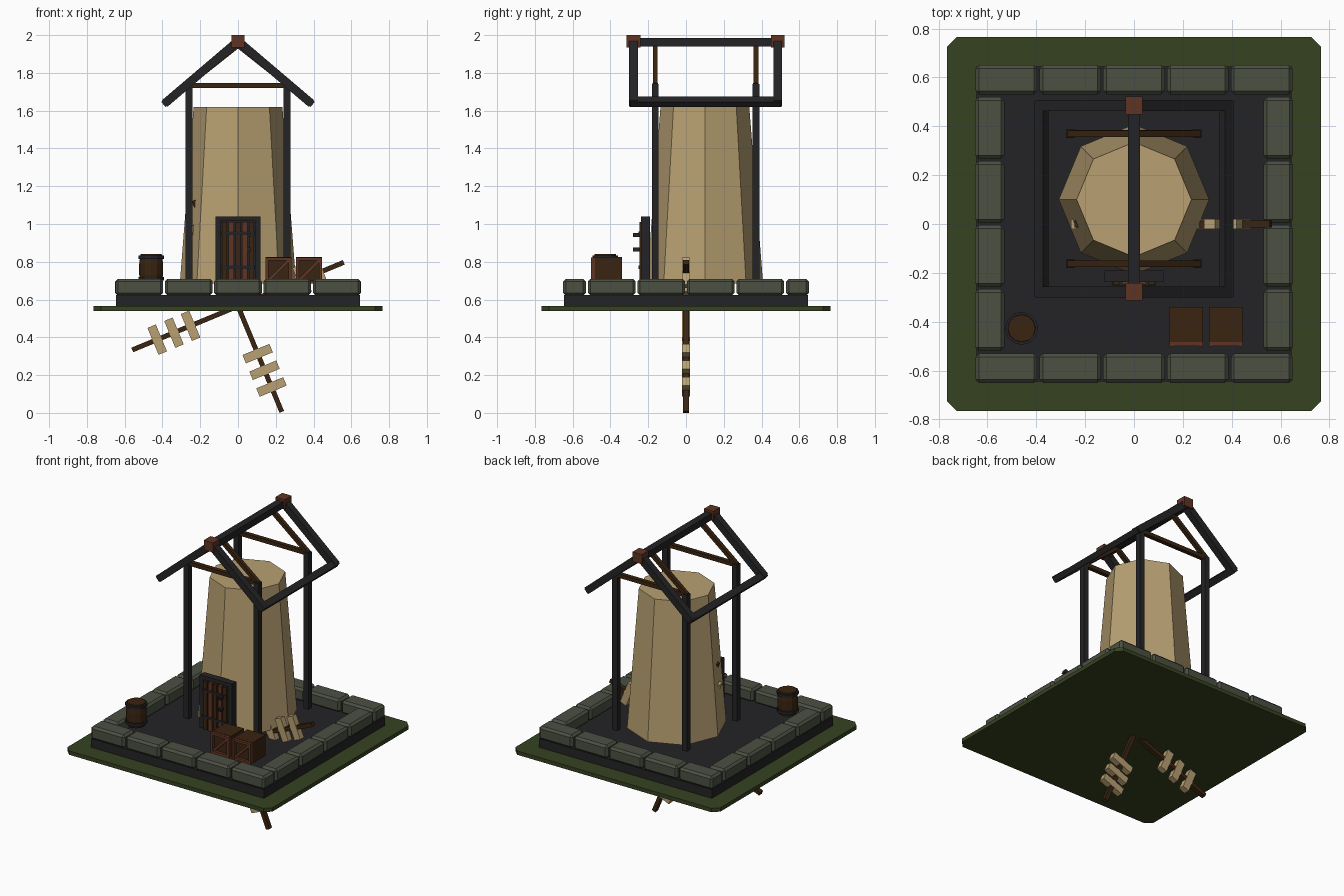
import bpy, bmesh, math
from mathutils import Matrix, Vector

if "Cube" in bpy.data.objects:
    bpy.data.objects.remove(bpy.data.objects["Cube"])


def material(name, hexcode):
    m = bpy.data.materials.new(name)
    rgb = [int(hexcode[i:i + 2], 16) / 255 for i in (0, 2, 4)]
    lin = [c / 12.92 if c <= 0.04045 else ((c + 0.055) / 1.055) ** 2.4 for c in rgb]
    m.diffuse_color = (*lin, 1)
    m.use_nodes = True
    m.node_tree.nodes["Principled BSDF"].inputs["Base Color"].default_value = m.diffuse_color
    return m


GRASS = material("grass_green", "364221")
STONE = material("grey_stone", "4B5042")
DARK = material("charcoal", "242426")
WOOD = material("dark_wood", "3A2410")
RED = material("red_wood", "603424")
TAN = material("tan_plaster", "B8A072")


def finish(name, bm, mat):
    bmesh.ops.recalc_face_normals(bm, faces=bm.faces)
    me = bpy.data.meshes.new(name)
    bm.to_mesh(me)
    bm.free()
    me.materials.append(mat)
    ob = bpy.data.objects.new(name, me)
    bpy.context.collection.objects.link(ob)
    return ob


def box(name, x0, x1, y0, y1, z0, z1, mat, bevel=0):
    bm = bmesh.new()
    bmesh.ops.create_cube(bm, size=1)
    bmesh.ops.scale(bm, vec=(x1 - x0, y1 - y0, z1 - z0), verts=bm.verts)
    bmesh.ops.translate(bm, vec=((x0 + x1) / 2, (y0 + y1) / 2, (z0 + z1) / 2), verts=bm.verts)
    if bevel:
        bmesh.ops.bevel(bm, geom=bm.edges[:], offset=bevel, segments=1, affect='EDGES')
    return finish(name, bm, mat)


def beam(name, a, b, y, width, depth, mat):
    """Straight bar in the xz plane from a to b, centred on y."""
    a, b = Vector((a[0], y, a[1])), Vector((b[0], y, b[1]))
    d = b - a
    bm = bmesh.new()
    bmesh.ops.create_cube(bm, size=1)
    bmesh.ops.scale(bm, vec=(d.length, depth, width), verts=bm.verts)
    rot = Matrix.Rotation(-math.atan2(d.z, d.x), 4, 'Y')
    bmesh.ops.transform(bm, matrix=Matrix.Translation((a + b) / 2) @ rot, verts=bm.verts)
    return finish(name, bm, mat)


def lathe(name, cx, cy, profile, sides, mat):
    """Closed stack of rings given as (radius, z)."""
    bm = bmesh.new()
    rings = [[bm.verts.new((cx + r * math.cos(2 * math.pi * i / sides),
                            cy + r * math.sin(2 * math.pi * i / sides), z))
              for i in range(sides)] for r, z in profile]
    for lo, hi in zip(rings, rings[1:]):
        for i in range(sides):
            j = (i + 1) % sides
            bm.faces.new((lo[i], lo[j], hi[j], hi[i]))
    bm.faces.new(rings[0][::-1])
    bm.faces.new(rings[-1])
    return finish(name, bm, mat)


# Grass plate with clipped corners
bm = bmesh.new()
h, c = 0.765, 0.725
pts = [(-c, -h), (c, -h), (h, -c), (h, c), (c, h), (-c, h), (-h, c), (-h, -c)]
face = bm.faces.new([bm.verts.new((x, y, 0.54)) for x, y in pts])
up = bmesh.ops.extrude_face_region(bm, geom=[face])["geom"]
bmesh.ops.translate(bm, vec=(0, 0, 0.026), verts=[v for v in up if isinstance(v, bmesh.types.BMVert)])
finish("grass_plate", bm, GRASS)

# Foundation and stone border
FLOOR, BASE = 0.625, 0.685
box("foundation", -0.645, 0.645, -0.645, 0.645, 0.56, FLOOR, DARK)
for s, side in ((-1, "front"), (1, "back")):
    for i in range(5):
        x = -0.522 + i * 0.261
        box(f"{side}_stone", x - 0.126, x + 0.126, s * 0.59 - 0.06, s * 0.59 + 0.06, 0.622, 0.71, STONE, 0.014)
for s, side in ((-1, "left"), (1, "right")):
    for i in range(4):
        y = -0.393 + i * 0.262
        box(f"{side}_stone", s * 0.59 - 0.06, s * 0.59 + 0.06, y - 0.126, y + 0.126, 0.622, 0.71, STONE, 0.014)

# Tower
lathe("tower", 0, 0.1, [(0.308, BASE), (0.235, 1.62)], 8, TAN)

# Roof frame: posts, inner trusses, outer rafters, eaves and ridge
for y, end in ((-0.163, "front"), (0.37, "back")):
    for s in (-1, 1):
        box(f"{end}_post", s * 0.26 - 0.019, s * 0.26 + 0.019, y - 0.018, y + 0.018, BASE, 1.74, DARK)
        beam(f"{end}_inner_rafter", (0, 1.945), (s * 0.265, 1.735), y, 0.026, 0.026, WOOD)
    box(f"{end}_tie_beam", -0.272, 0.272, y - 0.014, y + 0.014, 1.72, 1.746, WOOD)
for y, end in ((-0.278, "front"), (0.485, "back")):
    for s in (-1, 1):
        beam(f"{end}_rafter", (0, 1.968), (s * 0.388, 1.638), y, 0.045, 0.046, DARK)
    box(f"{end}_ridge_cap", -0.035, 0.035, y - 0.036, y + 0.036, 1.935, 2.0, RED)
for s in (-1, 1):
    beam("eave_beam", (s * 0.395, 1.633), (s * 0.362, 1.66), 0.104, 0.036, 0.80, DARK)
box("ridge_beam", -0.024, 0.024, -0.29, 0.50, 1.94, 1.984, DARK)

# Door
box("door_backing", -0.1, 0.1, -0.225, -0.19, BASE, 1.03, DARK)
for s in (-1, 1):
    box("door_jamb", s * 0.106 - 0.014, s * 0.106 + 0.014, -0.237, -0.19, BASE, 1.04, DARK)
box("door_lintel", -0.12, 0.12, -0.237, -0.19, 1.015, 1.04, DARK)
for i in range(5):
    x = -0.072 + i * 0.036
    box("door_plank", x - 0.014, x + 0.014, -0.247, -0.22, BASE, 1.01, (WOOD, RED)[i % 2])
for z in (0.77, 0.95):
    box("door_strap", -0.09, 0.09, -0.251, -0.225, z - 0.009, z + 0.009, DARK)
for z in (0.865, 0.942):
    box("door_stud", 0.05, 0.066, -0.28, -0.245, z - 0.01, z + 0.01, DARK)

# Barrel
lathe("barrel", -0.46, -0.427, [(0.054, BASE), (0.063, 0.73), (0.063, 0.79), (0.056, 0.842)], 12, WOOD)
for z in (0.71, 0.825):
    lathe("barrel_band", -0.46, -0.427, [(0.068, z - 0.009), (0.068, z + 0.009)], 12, DARK)

# Crates with framed fronts
for x0 in (0.145, 0.307):
    x1, z1 = x0 + 0.138, 0.825
    box("crate", x0, x1, -0.482, -0.34, BASE, z1, WOOD)
    for a in (x0, x1 - 0.016):
        box("crate_upright", a, a + 0.016, -0.502, -0.48, BASE, z1 - 0.002, RED)
    for b in (BASE, z1 - 0.018):
        box("crate_rail", x0, x1, -0.50, -0.48, b, b + 0.016, RED)
    beam("crate_brace", (x0 + 0.01, BASE + 0.01), (x1 - 0.01, z1 - 0.012), -0.489, 0.016, 0.018, RED)

# Sails: four arms with three slats each, turning about a hub at ground level
HUB = 0.565
for k in range(4):
    a = math.radians(22.5 + 90 * k)
    dx, dz = math.cos(a), math.sin(a)
    beam("sail_arm", (0, HUB), (0.606 * dx, HUB + 0.606 * dz), 0, 0.026, 0.03, WOOD)
    for r in (0.272, 0.367, 0.463):
        px, pz = r * dx, HUB + r * dz
        beam("sail_slat", (px - 0.077 * dz, pz + 0.077 * dx), (px + 0.077 * dz, pz - 0.077 * dx),
             0, 0.048, 0.04, TAN)
